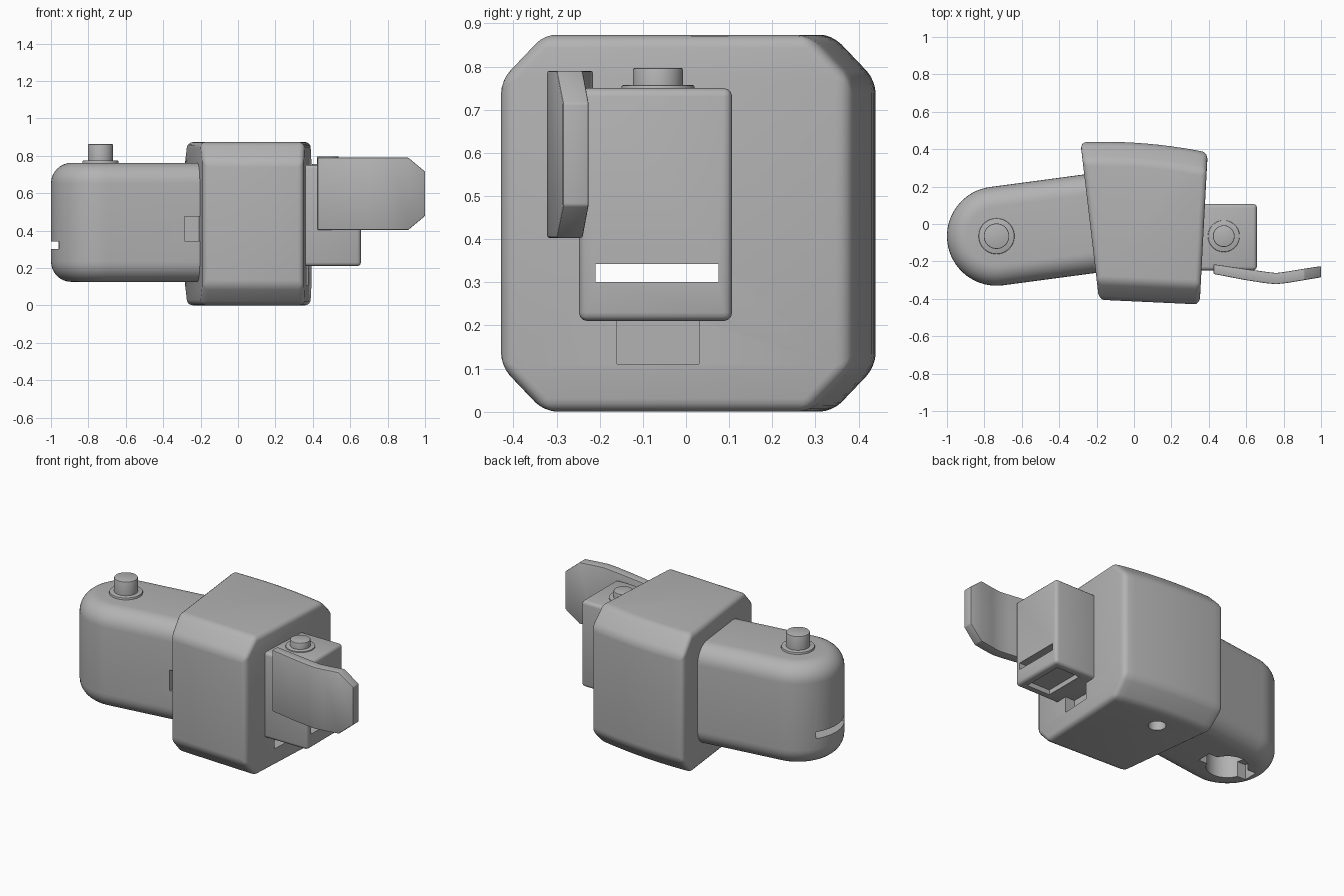
import bpy, bmesh, math
from mathutils import Vector

default = bpy.data.objects.get("Cube")
if default:
    bpy.data.objects.remove(default, do_unlink=True)

grey = bpy.data.materials.new("plain grey")
grey.use_nodes = True
COLOUR = (0.45, 0.45, 0.45, 1)
grey.diffuse_color = COLOUR
grey.node_tree.nodes["Principled BSDF"].inputs["Base Color"].default_value = COLOUR


def add_object(name, bm):
    bmesh.ops.recalc_face_normals(bm, faces=bm.faces)
    mesh = bpy.data.meshes.new(name)
    bm.to_mesh(mesh)
    bm.free()
    mesh.materials.append(grey)
    obj = bpy.data.objects.new(name, mesh)
    bpy.context.collection.objects.link(obj)
    return obj


def loft(name, rings):
    """Skin a stack of closed rings and cap both ends."""
    bm = bmesh.new()
    rows = [[bm.verts.new(p) for p in ring] for ring in rings]
    n = len(rows[0])
    for a, b in zip(rows, rows[1:]):
        for i in range(n):
            j = (i + 1) % n
            bm.faces.new((a[i], a[j], b[j], b[i]))
    bm.faces.new(rows[0])
    bm.faces.new(rows[-1])
    return add_object(name, bm)


def box(name, x, y, z):
    return loft(name, [[(x[0], y[0], h), (x[1], y[0], h), (x[1], y[1], h), (x[0], y[1], h)] for h in z])


def cylinder(name, centre, radius, z, sides=40):
    ring = [(centre[0] + radius * math.cos(i * math.tau / sides),
             centre[1] + radius * math.sin(i * math.tau / sides)) for i in range(sides)]
    return loft(name, [[(px, py, h) for px, py in ring] for h in z])


def apply(obj, mod):
    with bpy.context.temp_override(object=obj, active_object=obj):
        bpy.ops.object.modifier_apply(modifier=mod.name)


def bevel(obj, width, segments=4):
    mod = obj.modifiers.new("bevel", 'BEVEL')
    mod.width, mod.segments = width, segments
    mod.limit_method, mod.angle_limit = 'ANGLE', math.radians(25)
    apply(obj, mod)


def cut(obj, *cutters):
    for cutter in cutters:
        mod = obj.modifiers.new("cut", 'BOOLEAN')
        mod.operation, mod.solver, mod.object = 'DIFFERENCE', 'EXACT', cutter
        apply(obj, mod)


# Cutters
strap_slot = box("strap_slot_cutter", (-1.2, 1.2), (-0.21, 0.075), (0.3, 0.342))
side_pocket = box("side_pocket_cutter", (0.3, 0.5), (-0.16, 0.03), (0.11, 0.21))
body_hole = cylinder("body_hole_cutter", (0, 0.2), 0.05, (-0.1, 0.2), 24)
KNOB = Vector((-0.735, -0.065))
arm_hole = cylinder("arm_hole_cutter", KNOB, 0.12, (0, 0.27))
arm_key = box("arm_key_cutter", (KNOB.x - 0.17, KNOB.x + 0.17), (KNOB.y - 0.045, KNOB.y + 0.045), (0, 0.22))
arm_notch = box("arm_notch_cutter", (-0.285, -0.1), (-0.5, -0.235), (0.345, 0.475))
block_pocket = box("block_pocket_cutter", (0.45, 0.61), (-0.2, 0.06), (0.1, 0.24))


# Main body: tapered in plan, curved back, chamfered front and back
def body_ring(z, inset):
    steps = 10
    front = [(-0.185, -0.405 + inset), (0.353, -0.43 + inset)]
    back = []
    for i in range(steps + 1):
        t = 1 - i / steps
        back.append((-0.285 + 0.68 * t, 0.437 - 0.055 * t + 0.085 * t * (1 - t) - inset))
    ring = []
    for px, py in front + back:
        # slide points sideways so the flanks stay flat
        k = (px + 0.285) / 0.68 if py > 0 else (px + 0.185) / 0.538
        left = -0.235 - 0.118 * py
        right = 0.374 + 0.053 * py
        ring.append((left + (right - left) * k, py, z))
    return ring


body = loft("main_body", [body_ring(0, 0.1), body_ring(0.105, 0),
                          body_ring(0.768, 0), body_ring(0.873, 0.1)])
bevel(body, 0.03)
cut(body, strap_slot, side_pocket, body_hole)

# Rounded arm: angled stadium with filleted rims
ANGLE = math.radians(7.6)
FILLET, RADIUS, REACH = 0.11, 0.265, 0.72
AXIS = Vector((math.cos(ANGLE), math.sin(ANGLE)))


def arm_ring(z, inset):
    r = RADIUS - inset
    pts = []
    for i in range(33):
        a = ANGLE + math.pi / 2 + math.pi * i / 32
        pts.append(KNOB + Vector((math.cos(a), math.sin(a))) * r)
    pts += [pts[-1] + AXIS * REACH, pts[0] + AXIS * REACH]
    return [(p.x, p.y, z) for p in pts]


quarter = [math.pi / 2 * i / 8 for i in range(9)]
arm_rings = [arm_ring(0.125 + FILLET * (1 - math.sin(a)), FILLET * (1 - math.cos(a))) for a in reversed(quarter)]
arm_rings += [arm_ring(0.762 - FILLET * (1 - math.sin(a)), FILLET * (1 - math.cos(a))) for a in quarter]
arm = loft("rounded_arm", arm_rings)
cut(arm, strap_slot, arm_hole, arm_key, arm_notch)

# Side block
block = box("side_block", (0.3, 0.657), (-0.248, 0.107), (0.21, 0.75))
bevel(block, 0.02, 3)
cut(block, strap_slot, block_pocket)

# Knobs with flanges
arm_flange = cylinder("arm_knob_flange", KNOB, 0.096, (0.7, 0.775))
arm_knob = cylinder("arm_knob", KNOB, 0.068, (0.7, 0.862))
BUTTON = (0.48, -0.065)
block_flange = cylinder("block_knob_flange", BUTTON, 0.085, (0.7, 0.757))
block_knob = cylinder("block_knob", BUTTON, 0.058, (0.7, 0.797))
for part in (arm_flange, arm_knob, block_flange, block_knob):
    bevel(part, 0.005, 2)

# Bent lever plate with clipped outer corners: x, front y, back y, corner clip
stations = [(0.425, -0.267, -0.215, 0), (0.58, -0.297, -0.238, 0), (0.7, -0.316, -0.255, 0),
            (0.76, -0.322, -0.262, 0), (0.82, -0.315, -0.254, 0), (0.91, -0.3, -0.239, 0),
            (1.0, -0.285, -0.225, 0.075)]
plate = loft("lever_plate", [[(x, f, 0.403 + c), (x, b, 0.403 + c), (x, b, 0.79 - c), (x, f, 0.79 - c)]
                             for x, f, b, c in stations])
bevel(plate, 0.005, 2)

for cutter in (strap_slot, side_pocket, body_hole, arm_hole, arm_key, arm_notch, block_pocket):
    bpy.data.objects.remove(cutter, do_unlink=True)

# Smooth shading with sharp edges kept
bpy.ops.object.select_all(action='DESELECT')
for part in (body, arm, block, arm_flange, arm_knob, block_flange, block_knob, plate):
    part.select_set(True)
bpy.context.view_layer.objects.active = body
bpy.ops.object.shade_smooth_by_angle(angle=math.radians(35))
